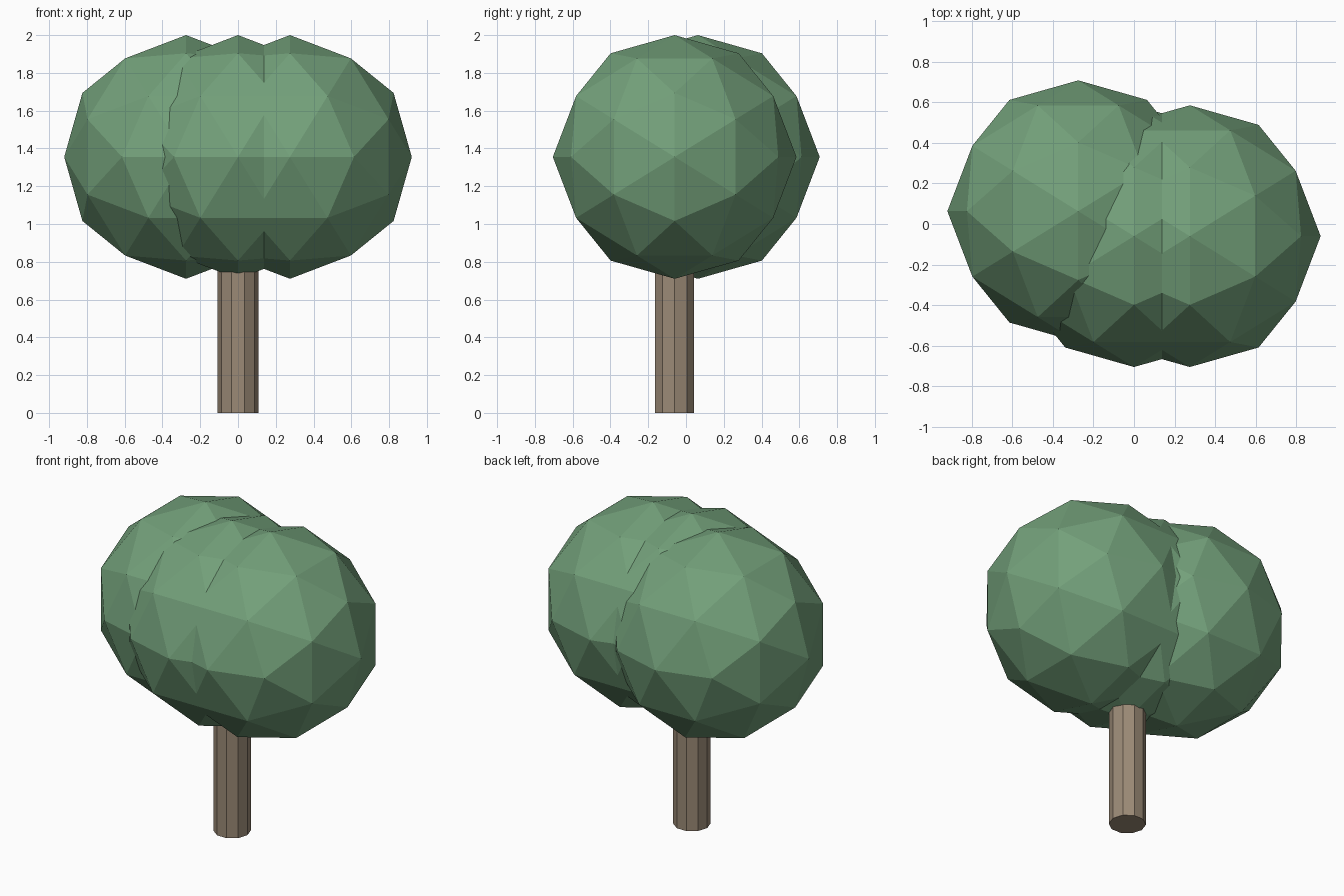
import bpy, bmesh, math
from mathutils import Matrix, Vector

cube = bpy.data.objects.get("Cube")
if cube:
    bpy.data.objects.remove(cube, do_unlink=True)


def make_material(name, colour):
    mat = bpy.data.materials.new(name)
    mat.use_nodes = True
    mat.diffuse_color = (*colour, 1)
    bsdf = next(n for n in mat.node_tree.nodes if n.type == 'BSDF_PRINCIPLED')
    bsdf.inputs["Base Color"].default_value = (*colour, 1)
    return mat


def make_object(name, bm, mat, location):
    mesh = bpy.data.meshes.new(name)
    bm.to_mesh(mesh)
    bm.free()
    mesh.materials.append(mat)
    obj = bpy.data.objects.new(name, mesh)
    obj.location = location
    bpy.context.collection.objects.link(obj)
    return obj


leaf_green = make_material("leaf green", (0.171, 0.352, 0.195))
bark_brown = make_material("bark brown", (0.328, 0.254, 0.181))

# Foliage: three faceted balls, turned so an edge midpoint lies on each axis
RADIUS = 0.645
golden = (1 + math.sqrt(5)) / 2
turn = Matrix.Rotation(math.atan(golden), 4, 'Y')
crowns = {
    "foliage_right": (-0.275, 0.063),
    "foliage_middle": (0, -0.06),
    "foliage_left": (0.275, -0.06),
}
for name, (x, y) in crowns.items():
    bm = bmesh.new()
    bmesh.ops.create_icosphere(bm, subdivisions=2, radius=RADIUS, matrix=turn)
    make_object(name, bm, leaf_green, (x, y, 2 - RADIUS))

# Trunk: ten-sided post running up into the foliage
HEIGHT = 1.0
bm = bmesh.new()
bmesh.ops.create_cone(bm, cap_ends=True, segments=10, radius1=0.109,
                      radius2=0.109, depth=HEIGHT,
                      matrix=Matrix.Rotation(math.radians(90), 4, 'Z'))
# Keep a corner of the post on the x axis
corner = max(bm.verts, key=lambda v: v.co.x).co
bmesh.ops.rotate(bm, verts=bm.verts, cent=Vector(),
                 matrix=Matrix.Rotation(-math.atan2(corner.y, corner.x), 3, 'Z'))
make_object("trunk", bm, bark_brown, (0, -0.06, HEIGHT / 2))
